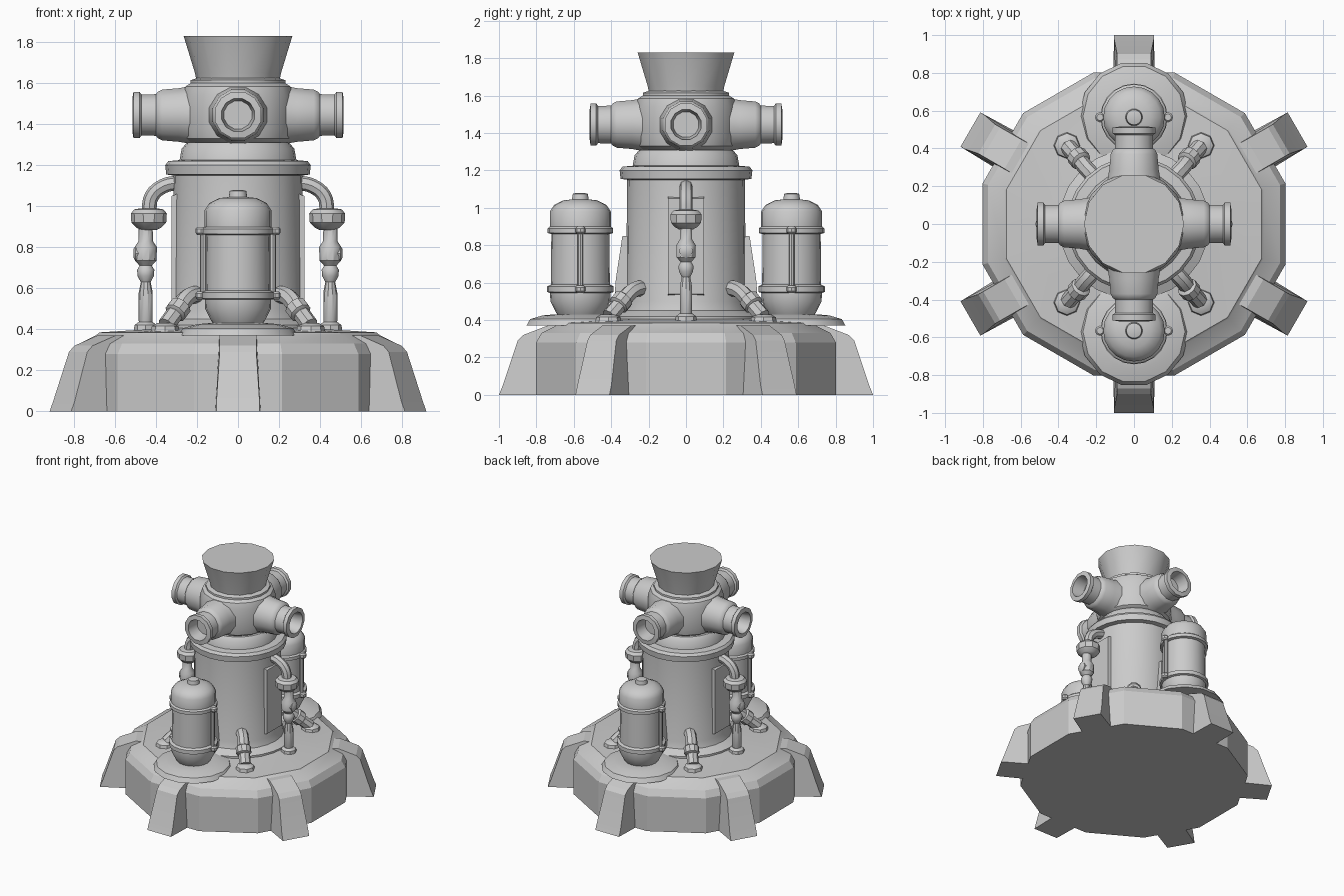
import bpy, bmesh
from math import pi, cos, sin, radians
from mathutils import Vector, Matrix

if "Cube" in bpy.data.objects:
    bpy.data.objects.remove(bpy.data.objects["Cube"])


def finish(name, bm, smooth=35):
    bmesh.ops.recalc_face_normals(bm, faces=bm.faces)
    me = bpy.data.meshes.new(name)
    bm.to_mesh(me)
    bm.free()
    ob = bpy.data.objects.new(name, me)
    bpy.context.collection.objects.link(ob)
    bpy.ops.object.select_all(action='DESELECT')
    ob.select_set(True)
    bpy.context.view_layer.objects.active = ob
    if smooth:
        bpy.ops.object.shade_smooth_by_angle(angle=radians(smooth))
    return ob


def lathe(name, profile, n=24, loc=(0, 0, 0), axis=(0, 0, 1), turn=0.0, smooth=35):
    """Spin (radius, height) points around an axis and cap both ends."""
    bm = bmesh.new()
    rot = Vector(axis).to_track_quat('Z', 'Y').to_matrix().to_4x4()
    mat = Matrix.Translation(loc) @ rot
    rings = []
    for r, h in profile:
        rings.append([bm.verts.new(mat @ Vector((r * cos(turn + 2 * pi * i / n),
                                                 r * sin(turn + 2 * pi * i / n), h)))
                      for i in range(n)])
    for a, b in zip(rings, rings[1:]):
        for i in range(n):
            j = (i + 1) % n
            bm.faces.new((a[i], a[j], b[j], b[i]))
    bm.faces.new(rings[0])
    bm.faces.new(rings[-1])
    return finish(name, bm, smooth)


def prism(name, outline, width, angle):
    """Extrude a (radius, z) outline sideways and turn it about z."""
    bm = bmesh.new()
    rot = Matrix.Rotation(angle, 4, 'Z')
    sides = [[bm.verts.new(rot @ Vector((r, s * w / 2, z))) for r, z, w in
              [(p[0], p[1], width * p[2]) for p in outline]] for s in (-1, 1)]
    n = len(outline)
    for i in range(n):
        j = (i + 1) % n
        bm.faces.new((sides[0][i], sides[0][j], sides[1][j], sides[1][i]))
    bm.faces.new(sides[0])
    bm.faces.new(sides[1])
    return finish(name, bm, 20)


def tube(name, pts, r):
    cu = bpy.data.curves.new(name, 'CURVE')
    cu.dimensions = '3D'
    cu.bevel_depth = r
    cu.bevel_resolution = 2
    cu.resolution_u = 4
    cu.use_fill_caps = True
    sp = cu.splines.new('BEZIER')
    sp.bezier_points.add(len(pts) - 1)
    for b, p in zip(sp.bezier_points, pts):
        b.co = p
        b.handle_left_type = b.handle_right_type = 'AUTO'
    ob = bpy.data.objects.new(name, cu)
    bpy.context.collection.objects.link(ob)
    bpy.ops.object.select_all(action='DESELECT')
    ob.select_set(True)
    bpy.context.view_layer.objects.active = ob
    bpy.ops.object.convert(target='MESH')
    bpy.ops.object.shade_smooth_by_angle(angle=radians(40))


# Twelve-sided base with sloping deck
lathe("base", [(.83, 0), (.83, .28), (.80, .33), (.71, .375), (.70, .385), (.45, .40), (.30, .42)],
      12, turn=pi / 12, smooth=20)

# Six buttress feet
for k in range(6):
    prism("base_foot", [(.6, 0, 1.1), (1.0, 0, 1.0), (.98, .05, 1.0), (.90, .29, .85), (.87, .32, .85),
                        (.74, .37, .85), (.6, .37, .9)], .21, radians(30 + 60 * k))

# Central column with skirt, flange and shoulder
lathe("column", [(.40, .38), (.40, .42), (.335, .45), (.32, .50), (.315, 1.15), (.35, 1.155),
                 (.355, 1.20), (.34, 1.22), (.285, 1.225), (.275, 1.28), (.25, 1.31)], 24)

# Hub and flared cap
lathe("hub", [(.22, 1.30), (.265, 1.33), (.275, 1.38), (.275, 1.54), (.26, 1.585), (.235, 1.60),
              (.235, 1.615), (.19, 1.63)], 16, turn=pi / 16)
lathe("flared_cap", [(.20, 1.60), (.21, 1.65), (.265, 1.83)], 14)

# Four open hose outlets
for d in ((1, 0, 0), (-1, 0, 0), (0, 1, 0), (0, -1, 0)):
    lathe("outlet", [(.155, .18), (.135, .29), (.128, .37), (.118, .39), (.105, .40), (.103, .47),
                     (.117, .48), (.117, .51), (.083, .515), (.07, .42)],
          12, loc=(0, 0, 1.445), axis=d, turn=pi / 12)

for s in (-1, 1):
    # Tank with clamp bands, on a raised pad
    at = (0, .565 * s, 0)
    lathe("tank_pad", [(.29, .37), (.27, .405), (.20, .425), (.14, .43)], 14, loc=(0, .57 * s, 0))
    lathe("tank", [(.11, .41), (.13, .44), (.16, .50), (.162, .545), (.178, .55), (.178, .58),
                   (.158, .59), (.155, .86), (.175, .865), (.175, .89), (.163, .90), (.163, .98),
                   (.14, 1.015), (.09, 1.04), (.045, 1.045), (.04, 1.075), (.02, 1.08)], 20, loc=at)
    for x in (-.17, .17):
        lathe("tank_rod", [(.015, .56), (.015, .88)], 8, loc=(x, .565 * s, 0))
        for z in (.565, .88):
            lathe("tank_clamp", [(.018, -.02), (.027, -.01), (.027, .01), (.018, .02)], 8,
                  loc=(x + .01 * (1 if x > 0 else -1), .565 * s, z))
    # Tapered rib on the column behind the tank
    prism("column_rib", [(.28, .42, 1), (.39, .42, 1), (.375, .62, .9), (.34, .85, .4), (.28, .85, .4)],
          .12, s * pi / 2)

    # Side feed pipe with valves
    tube("feed_pipe", [(.29 * s, 0, 1.115), (.36 * s, 0, 1.10), (.42 * s, 0, 1.05), (.435 * s, 0, .97)], .036)
    lathe("valve_wheel", [(.04, .885), (.06, .895), (.085, .92), (.088, .965), (.07, .985), (.04, .99)],
          10, loc=(.435 * s, 0, 0))
    lathe("valve_stem", [(.026, .42), (.034, .44), (.034, .58), (.024, .63), (.04, .66), (.042, .69),
                         (.03, .71), (.052, .735), (.055, .80), (.035, .83), (.034, .90)],
          10, loc=(.45 * s, 0, 0))
    lathe("valve_knob", [(.03, 0), (.038, .02), (.038, .05), (.02, .06)], 8,
          loc=(.45 * s, 0, .77), axis=(s, 0, 0))
    lathe("pipe_socket", [(.06, .37), (.055, .42), (.035, .435)], 8, loc=(.45 * s, 0, 0))
    # Column side panel behind the pipe
    prism("column_panel", [(.27, .52, 1), (.325, .54, .95), (.325, 1.05, .95), (.27, 1.07, 1)],
          .2, 0 if s > 0 else pi)

    # Diagonal brace pipes with collars and foot joints
    for t in (-1, 1):
        tube("brace_pipe", [(.17 * s, .21 * t, .57), (.24 * s, .28 * t, .56), (.29 * s, .34 * t, .50),
                            (.35 * s, .41 * t, .42)], .043)
        lathe("brace_collar", [(.04, -.03), (.056, -.02), (.056, .03), (.04, .04)], 10,
              loc=(.29 * s, .345 * t, .50), axis=(.55 * s, .62 * t, -.75))
        lathe("brace_foot", [(.075, .37), (.065, .415), (.04, .43)], 8, loc=(.355 * s, .415 * t, 0))
